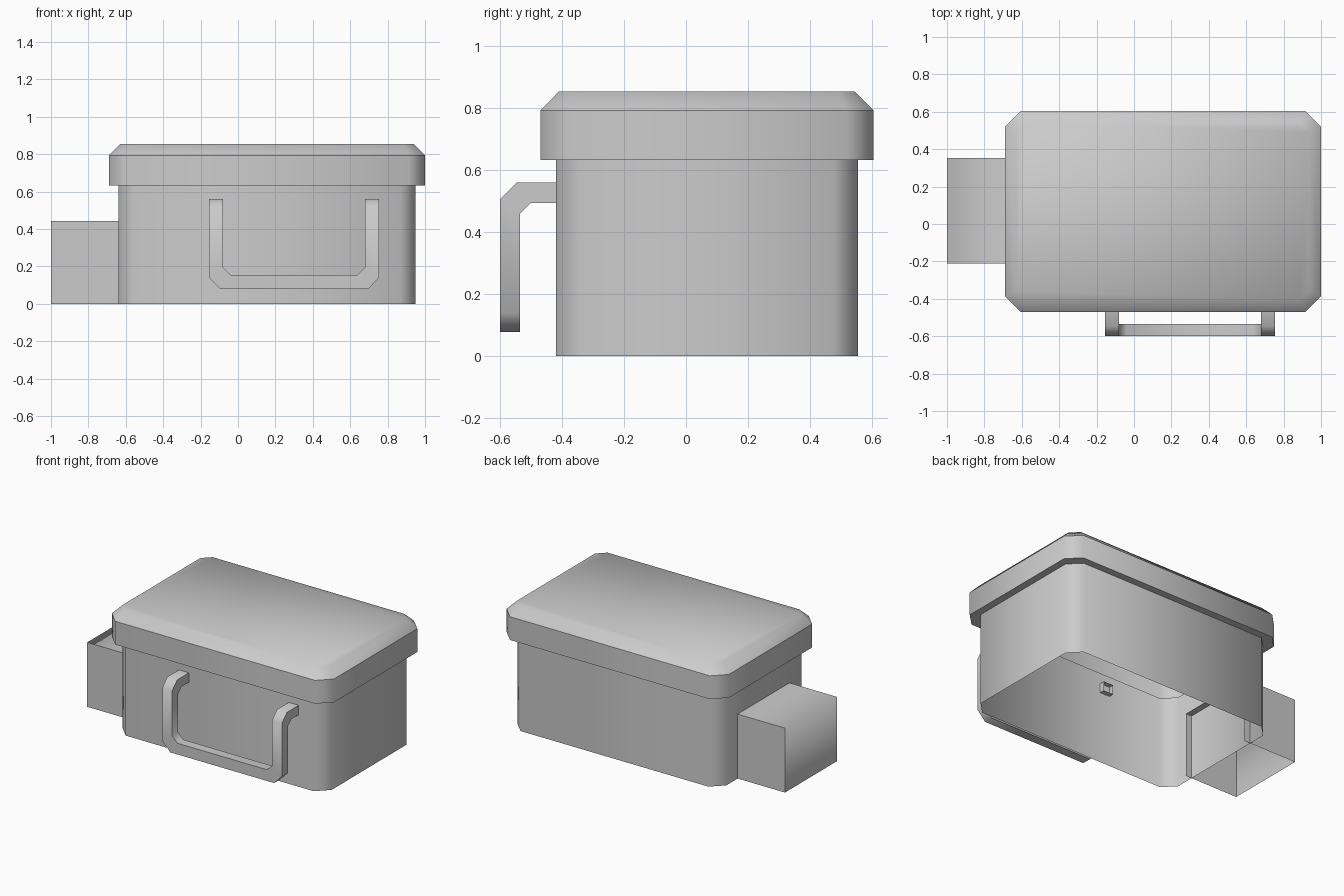
import bpy
import bmesh

cube = bpy.data.objects.get("Cube")
if cube:
    bpy.data.objects.remove(cube, do_unlink=True)

# Single plain grey material
GREY = (0.6, 0.6, 0.6, 1.0)
grey = bpy.data.materials.new("plain grey")
grey.use_nodes = True
grey.diffuse_color = GREY
grey.node_tree.nodes["Principled BSDF"].inputs["Base Color"].default_value = GREY


def finish(name, bm, is_sharp):
    """Smooth every face, keep the edges chosen by the rule sharp, and link the object."""
    for face in bm.faces:
        face.smooth = True
    for edge in bm.edges:
        edge.smooth = not is_sharp(edge)
    mesh = bpy.data.meshes.new(name)
    bm.to_mesh(mesh)
    bm.free()
    mesh.materials.append(grey)
    obj = bpy.data.objects.new(name, mesh)
    bpy.context.collection.objects.link(obj)
    return obj


def loft(rings, cap_end=False):
    """Join closed rings of points into a skin."""
    bm = bmesh.new()
    rows = [[bm.verts.new(p) for p in ring] for ring in rings]
    n = len(rows[0])
    for a, b in zip(rows, rows[1:]):
        for i in range(n):
            j = (i + 1) % n
            bm.faces.new((a[i], a[j], b[j], b[i]))
    if cap_end:
        bm.faces.new(rows[-1])
    bm.normal_update()
    return bm


def octagon(inset, z, corner):
    """Chamfered rectangle, measured inward from the lid outline."""
    x0, x1 = -0.69 + inset, 1.0 - inset
    y0, y1 = -0.47 + inset, 0.605 - inset
    c = corner
    return [(x0 + c, y0, z), (x1 - c, y0, z), (x1, y0 + c, z), (x1, y1 - c, z),
            (x1 - c, y1, z), (x0 + c, y1, z), (x0, y1 - c, z), (x0, y0 + c, z)]


def level(edge, z):
    return all(abs(v.co.z - z) < 0.001 for v in edge.verts)


# Container body: hollow shell, open underneath
RIM, SHOULDER, TOP = 0.633, 0.793, 0.854
body = loft([octagon(0.05, 0, 0.08), octagon(0.05, RIM, 0.08)])
finish("container_body", body, lambda e: False)

# Lid: overhanging rim, upright side and bevelled top
lid = loft([octagon(0.05, RIM, 0.08), octagon(0, RIM, 0.085),
            octagon(0, SHOULDER, 0.085), octagon(0.06, TOP, 0.055)], cap_end=True)
finish("lid", lid, lambda e: level(e, RIM) or level(e, SHOULDER))

# Side box: open below and at the end that passes through the body wall
box = bmesh.new()
bmesh.ops.create_cube(box, size=1)
for v in box.verts:
    v.co.x = -1.0 if v.co.x < 0 else -0.595
    v.co.y = -0.21 if v.co.y < 0 else 0.353
    v.co.z = 0.0 if v.co.z < 0 else 0.443
box.normal_update()
bmesh.ops.delete(box, geom=[f for f in box.faces if f.normal.z < -0.5 or f.normal.x > 0.5],
                 context='FACES_ONLY')
finish("side_box", box, lambda e: any(abs(f.normal.y) > 0.5 for f in e.link_faces))

# Handle: square bar leaving the wall, dropping down and crossing below
OUT_X, IN_X, FRONT_Y, BACK_Y, MID_X = -0.155, -0.08, -0.6, -0.535, 0.3


def arm_ring(front, back):
    return [(OUT_X, *front), (IN_X, *front), (IN_X, *back), (OUT_X, *back)]


def bend_ring(outer, inner):
    (ox, oz), (ix, iz) = outer, inner
    return [(ox, FRONT_Y, oz), (ix, FRONT_Y, iz), (ix, BACK_Y, iz), (ox, BACK_Y, oz)]


half = [arm_ring((-0.385, 0.56), (-0.385, 0.495)),
        arm_ring((-0.547, 0.56), (-0.5, 0.495)),
        arm_ring((FRONT_Y, 0.507), (BACK_Y, 0.46)),
        bend_ring((OUT_X, 0.14), (IN_X, 0.195)),
        bend_ring((-0.095, 0.078), (-0.04, 0.155))]
mirrored = [[(2 * MID_X - x, y, z) for x, y, z in ring] for ring in reversed(half)]
handle = loft(half + mirrored)
bmesh.ops.recalc_face_normals(handle, faces=handle.faces)
handle.normal_update()
finish("handle", handle, lambda e: len(e.link_faces) == 2 and e.calc_face_angle(0) > 1.0)
